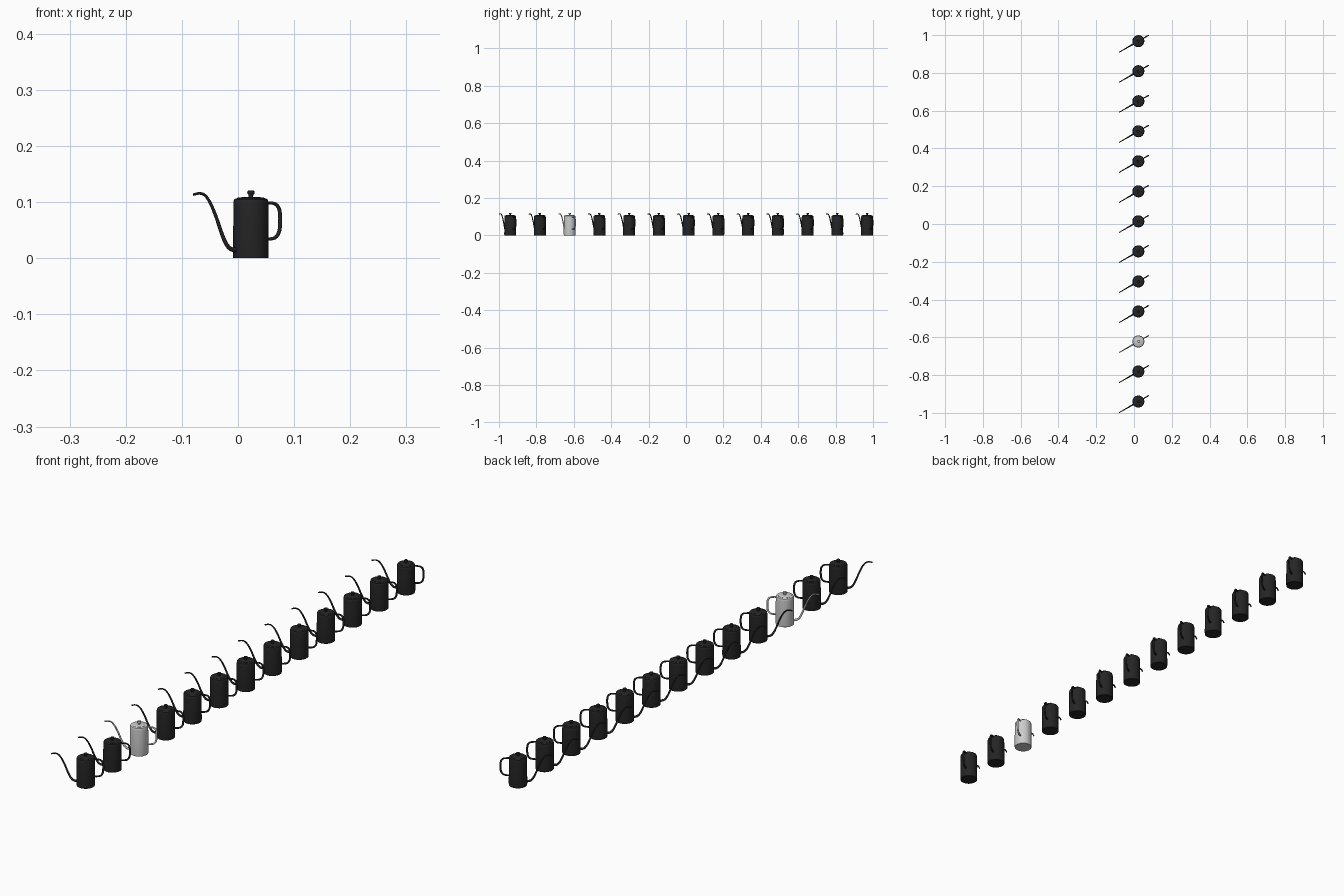
import bpy, bmesh, math
from mathutils import Matrix

if "Cube" in bpy.data.objects:
    bpy.data.objects.remove(bpy.data.objects["Cube"])

COUNT, STEP, Y0, X0 = 13, 0.159, -0.94, 0.023
GREY_INDEX = 2

black = bpy.data.materials.new("matte_black")
black.diffuse_color = (0.018, 0.018, 0.018, 1)
black.use_nodes = True
black.node_tree.nodes["Principled BSDF"].inputs["Base Color"].default_value = black.diffuse_color


def lathe(name, profile, steps=48):
    """Revolve (radius, z) points about z."""
    bm = bmesh.new()
    verts = [bm.verts.new((r, 0, z)) for r, z in profile]
    edges = [bm.edges.new(p) for p in zip(verts, verts[1:])]
    bmesh.ops.spin(bm, geom=verts + edges, cent=(0, 0, 0), axis=(0, 0, 1),
                   angle=2 * math.pi, steps=steps)
    bmesh.ops.remove_doubles(bm, verts=bm.verts, dist=1e-5)
    bmesh.ops.recalc_face_normals(bm, faces=bm.faces)
    mesh = bpy.data.meshes.new(name)
    bm.to_mesh(mesh)
    bm.free()
    mesh.shade_smooth()
    mesh.set_sharp_from_angle(angle=math.radians(35))
    return mesh


def tube(name, points):
    """Smooth round tube through (x, z, radius) points."""
    curve = bpy.data.curves.new(name, 'CURVE')
    curve.dimensions = '3D'
    curve.bevel_depth = 1
    curve.bevel_resolution = 3
    curve.resolution_u = 6
    curve.use_fill_caps = True
    spline = curve.splines.new('BEZIER')
    spline.bezier_points.add(len(points) - 1)
    for bp, (x, z, r) in zip(spline.bezier_points, points):
        bp.co = (x, 0, z)
        bp.radius = r
        bp.handle_left_type = bp.handle_right_type = 'AUTO'
    return curve


parts = {
    # Body with rolled foot and softly rounded shoulder
    "body": lathe("body", [(0, 0), (0.0305, 0), (0.0315, 0.0008), (0.0315, 0.004),
                           (0.0318, 0.006), (0.0312, 0.098), (0.0308, 0.102),
                           (0.0295, 0.105), (0.027, 0.1065), (0.0245, 0.107), (0, 0.107)]),
    # Low lid disc
    "lid": lathe("lid", [(0, 0.106), (0.0235, 0.106), (0.0235, 0.1078),
                         (0.0225, 0.1085), (0.006, 0.109), (0, 0.109)]),
    # Knob flaring upward
    "knob": lathe("knob", [(0, 0.108), (0.0045, 0.108), (0.0038, 0.111), (0.0045, 0.113),
                           (0.0062, 0.115), (0.0066, 0.118), (0.006, 0.1202), (0, 0.1206)], 24),
    # Gooseneck spout
    "spout": tube("spout", [(-0.026, 0.0145, 0.0048), (-0.034, 0.0148, 0.0042),
                            (-0.043, 0.0175, 0.0038), (-0.051, 0.026, 0.0036),
                            (-0.060, 0.044, 0.0034), (-0.074, 0.079, 0.003),
                            (-0.088, 0.105, 0.0027), (-0.097, 0.1135, 0.0025),
                            (-0.106, 0.1155, 0.0024), (-0.118, 0.1135, 0.0024)]),
    # Loop handle
    "handle": tube("handle", [(0.028, 0.099, 0.0028), (0.040, 0.0985, 0.0028),
                              (0.050, 0.0965, 0.003), (0.057, 0.090, 0.0034),
                              (0.0597, 0.079, 0.0036), (0.060, 0.062, 0.0036),
                              (0.0575, 0.046, 0.0034), (0.051, 0.0375, 0.0032),
                              (0.041, 0.0345, 0.003), (0.028, 0.034, 0.003)]),
}

# Black versions share data; one kettle stays plain grey
black_parts = {}
for name, data in parts.items():
    black_parts[name] = data.copy()
    black_parts[name].materials.append(black)

# Row of kettles, each turned so the spout points to the front left
for i in range(COUNT):
    place = Matrix.Translation((X0, Y0 + i * STEP, 0)) @ Matrix.Rotation(math.radians(30), 4, 'Z')
    for name, data in (parts if i == GREY_INDEX else black_parts).items():
        ob = bpy.data.objects.new(f"kettle_{i + 1}_{name}", data)
        ob.matrix_world = place
        bpy.context.collection.objects.link(ob)
